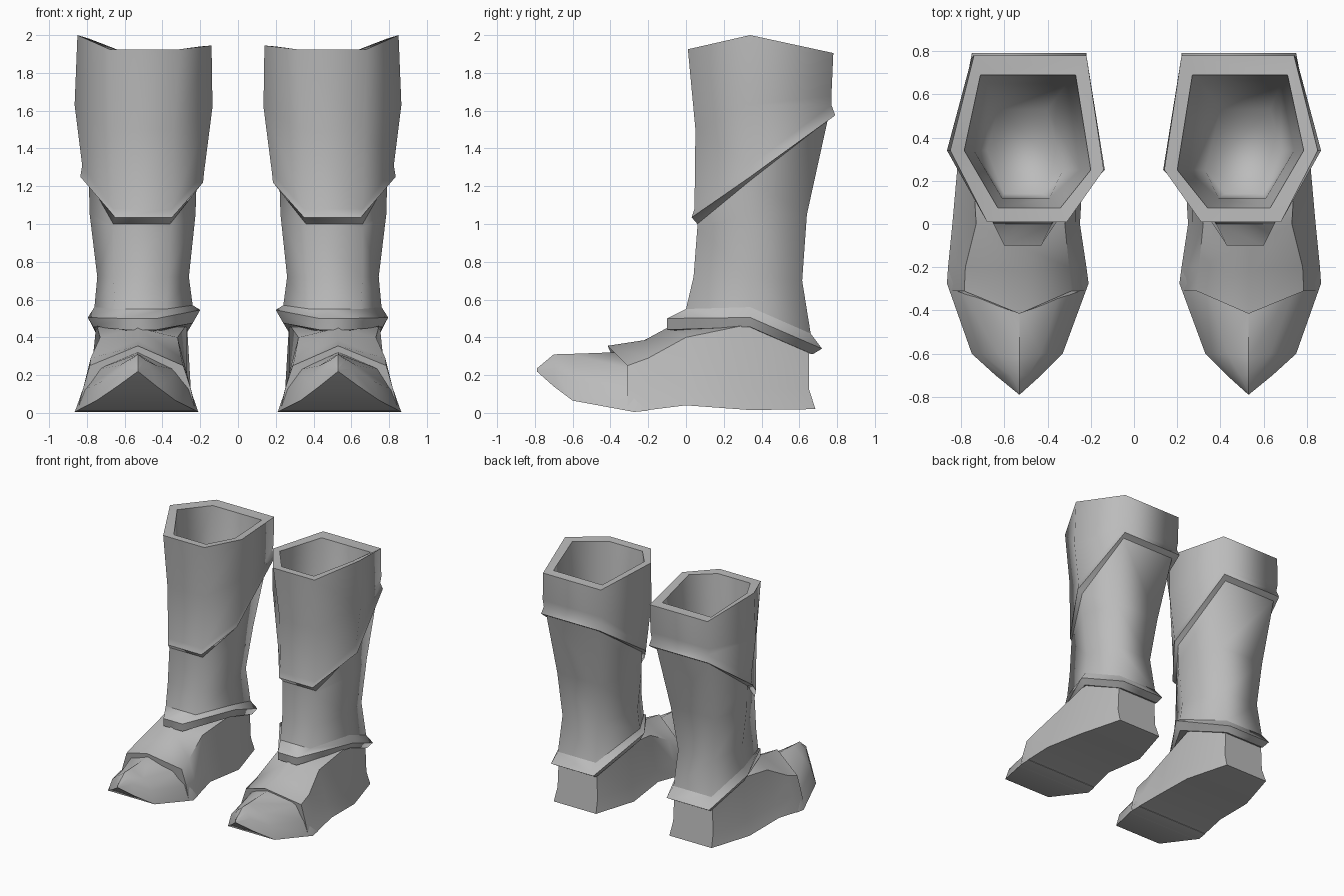
import bpy
import bmesh
import math

cube = bpy.data.objects.get("Cube")
if cube:
    bpy.data.objects.remove(cube, do_unlink=True)

grey = bpy.data.materials.new("plain grey")
grey.use_nodes = True
grey.diffuse_color = (.5, .5, .5, 1)
grey.node_tree.nodes["Principled BSDF"].inputs["Base Color"].default_value = (.5, .5, .5, 1)


def ring(front, inner, outer, back):
    """Six-sided level of the leg. front/back: x pair, y, z; inner/outer side: x, z."""
    fx1, fx2, fy, fz = front
    bx1, bx2, by, bz = back
    return [(fx1, fy, fz), (fx2, fy, fz), (outer[0], .34, outer[1]),
            (bx2, by, bz), (bx1, by, bz), (inner[0], .25, inner[1])]


def loft(name, rings, sharp_rings=(), sharp_angle=None, cap_start=False,
         cap_end=False, closed=False):
    """Skin a list of rings, mirrored to make the pair."""
    bm = bmesh.new()
    loops = [[bm.verts.new(p) for p in r] for r in rings]
    count = len(rings[0])
    for upper, lower in zip(loops, loops[1:]):
        for i in range(count):
            j = (i + 1) % count
            bm.faces.new((upper[i], lower[i], lower[j], upper[j]))
    if cap_start:
        bm.faces.new(loops[0])
    if cap_end:
        bm.faces.new(loops[-1][::-1])
    for face in bm.faces:
        face.smooth = True
    for k in sharp_rings:
        for i in range(count):
            edge = bm.edges.get((loops[k][i], loops[k][(i + 1) % count]))
            edge.smooth = False
    if closed:
        bmesh.ops.remove_doubles(bm, verts=bm.verts, dist=.001)
        bmesh.ops.recalc_face_normals(bm, faces=bm.faces)
    if sharp_angle:
        for edge in bm.edges:
            if edge.calc_face_angle(0) > math.radians(sharp_angle):
                edge.smooth = False
    mesh = bpy.data.meshes.new(name)
    bm.to_mesh(mesh)
    bm.free()
    mesh.materials.append(grey)
    obj = bpy.data.objects.new(name, mesh)
    bpy.context.collection.objects.link(obj)
    mirror = obj.modifiers.new("pair", 'MIRROR')
    mirror.use_mirror_merge = False
    return obj


# Levels shared by neighbouring parts
cuff_root = ring(front=(.36, .66, .06, 1.0), inner=(.22, 1.2),
                 outer=(.79, 1.23), back=(.26, .73, .75, 1.55))
ankle = ring(front=(.38, .65, 0, .55), inner=(.24, .57),
             outer=(.76, .56), back=(.35, .69, .66, .42))

# Knee cuff: hollow inside, rim, outer wall, flared slanted lip
cuff = [
    ring(front=(.42, .6, .14, .9), inner=(.33, .9),
         outer=(.68, .9), back=(.4, .63, .53, .9)),
    ring(front=(.39, .61, .12, 1.4), inner=(.25, 1.4),
         outer=(.74, 1.4), back=(.31, .68, .65, 1.4)),
    ring(front=(.34, .63, .075, 1.92), inner=(.2, 1.94),
         outer=(.785, 1.98), back=(.27, .71, .69, 1.9)),
    ring(front=(.31, .68, .01, 1.925), inner=(.14, 1.945),
         outer=(.85, 2.0), back=(.22, .74, .78, 1.905)),
    ring(front=(.34, .67, .05, 1.5), inner=(.135, 1.62),
         outer=(.865, 1.63), back=(.22, .75, .77, 1.68)),
    ring(front=(.35, .66, .045, 1.08), inner=(.18, 1.27),
         outer=(.825, 1.31), back=(.23, .74, .77, 1.63)),
    ring(front=(.35, .65, .03, 1.035), inner=(.185, 1.22),
         outer=(.835, 1.25), back=(.22, .75, .79, 1.575)),
    cuff_root,
]
loft("knee_cuff", cuff, sharp_rings=(2, 3, 6), cap_start=True)

# Shaft between cuff and ankle
shaft = [
    cuff_root,
    ring(front=(.36, .66, .06, .98), inner=(.225, 1.05),
         outer=(.785, 1.05), back=(.31, .71, .64, 1.05)),
    ring(front=(.37, .66, .04, .72), inner=(.26, .72),
         outer=(.745, .72), back=(.36, .68, .615, .7)),
    ankle,
]
loft("boot_shaft", shaft)

# Ankle collar: sloped top, narrow band, underside turned into the foot
collar = [
    ankle,
    ring(front=(.43, .6, -.1, .5), inner=(.2, .545),
         outer=(.795, .505), back=(.33, .71, .72, .34)),
    ring(front=(.43, .6, -.1, .44), inner=(.24, .475),
         outer=(.765, .455), back=(.34, .69, .67, .31)),
    ring(front=(.45, .58, .05, .43), inner=(.3, .47),
         outer=(.7, .45), back=(.4, .64, .6, .33)),
]
loft("ankle_collar", collar, sharp_rings=(1, 2), cap_end=True)


def section(y, sole, welt, shoulder, ridge):
    """Foot cross-section. Each pair: inner x, outer x, z; ridge: y, z."""
    left = [(x, y, z) for _, x, z in (sole, welt, shoulder)]
    right = [(x, y, z) for x, _, z in (shoulder, welt, sole)]
    return left + [(.53, *ridge)] + right


# Heel and instep, ending in the raised edge across the toes
heel = [
    section(.685, sole=(.33, .71, .02), welt=(.34, .7, .13),
            shoulder=(.35, .69, .36), ridge=(.65, .37)),
    section(.34, sole=(.23, .81, .015), welt=(.25, .785, .13),
            shoulder=(.27, .75, .47), ridge=(.34, .49)),
    section(0, sole=(.25, .84, .04), welt=(.27, .8, .13),
            shoulder=(.32, .73, .4), ridge=(-.1, .45)),
    section(-.2, sole=(.22, .86, .015), welt=(.25, .82, .13),
            shoulder=(.3, .78, .29), ridge=(-.22, .385)),
    section(-.31, sole=(.225, .85, .01), welt=(.25, .82, .13),
            shoulder=(.29, .785, .25), ridge=(-.415, .355)),
]
for k in range(1, 6):
    x, y, z = heel[0][k]
    heel[0][k] = (x, .65, z)
loft("heel_and_instep", heel, sharp_angle=50, cap_start=True, cap_end=True, closed=True)

# Toe cap, set slightly inside the raised edge and closing to a point
toe = [
    section(-.2, sole=(.22, .86, .012), welt=(.26, .81, .12),
            shoulder=(.33, .75, .24), ridge=(-.3, .32)),
    section(-.275, sole=(.21, .865, .005), welt=(.25, .82, .12),
            shoulder=(.33, .75, .23), ridge=(-.4, .32)),
    section(-.6, sole=(.33, .75, .065), welt=(.36, .71, .17),
            shoulder=(.43, .63, .25), ridge=(-.62, .312)),
    section(-.7, sole=(.43, .64, .14), welt=(.46, .6, .235),
            shoulder=(.49, .57, .28), ridge=(-.7, .31)),
    section(-.79, sole=(.53, .53, .22), welt=(.53, .53, .225),
            shoulder=(.53, .53, .23), ridge=(-.79, .235)),
]
loft("toe_cap", toe, sharp_angle=50, cap_start=True, cap_end=False, closed=True)
